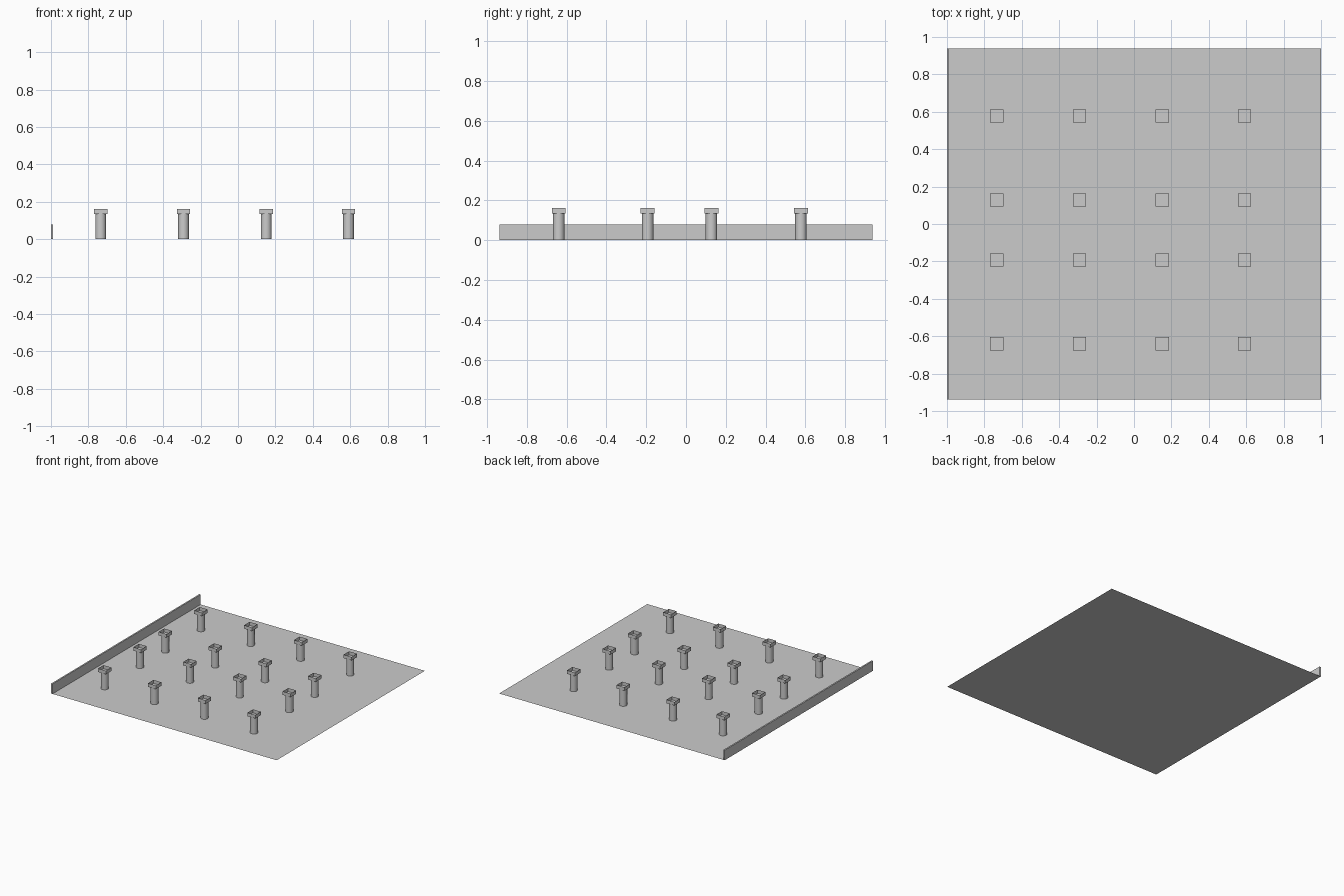
import bpy, bmesh

if "Cube" in bpy.data.objects:
    bpy.data.objects.remove(bpy.data.objects["Cube"])

grey = bpy.data.materials.new("light grey")
grey.diffuse_color = (0.6, 0.6, 0.6, 1)
grey.use_nodes = True
grey.node_tree.nodes["Principled BSDF"].inputs["Base Color"].default_value = grey.diffuse_color


def finish(name, bm):
    mesh = bpy.data.meshes.new(name)
    bm.to_mesh(mesh)
    bm.free()
    mesh.materials.append(grey)
    obj = bpy.data.objects.new(name, mesh)
    bpy.context.collection.objects.link(obj)
    return obj


def box(bm, x0, x1, y0, y1, z0, z1):
    verts = bmesh.ops.create_cube(bm, size=1)["verts"]
    for v in verts:
        v.co = (x1 if v.co.x > 0 else x0, y1 if v.co.y > 0 else y0,
                z1 if v.co.z > 0 else z0)


HALF_Y = 0.938
SHAFT_R, CAP_HALF = 0.029, 0.035
CAP_LOW, CAP_TOP = 0.134, 0.162

# Thin floor sheet
bm = bmesh.new()
for v in bmesh.ops.create_grid(bm, x_segments=1, y_segments=1, size=1)["verts"]:
    v.co.y *= HALF_Y
finish("floor", bm)

# Low wall along the left edge
bm = bmesh.new()
box(bm, -1, -0.988, -HALF_Y, HALF_Y, 0, 0.08)
finish("left_wall", bm)


# Column: round shaft with an open square tray on top
def column(x, y):
    bm = bmesh.new()
    ring = bmesh.ops.create_cone(bm, segments=16, radius1=SHAFT_R,
                                 radius2=SHAFT_R, depth=CAP_LOW)["verts"]
    bmesh.ops.translate(bm, verts=ring, vec=(x, y, CAP_LOW / 2))
    for f in bm.faces:
        f.smooth = True
    finish("column_shaft", bm)

    bm = bmesh.new()
    box(bm, x - CAP_HALF, x + CAP_HALF, y - CAP_HALF, y + CAP_HALF,
        CAP_LOW, CAP_TOP)
    top = [f for f in bm.faces if f.calc_center_median().z > CAP_TOP - 0.001]
    bmesh.ops.delete(bm, geom=top, context="FACES_ONLY")
    finish("column_tray", bm)


for x in (-0.734, -0.291, 0.151, 0.591):
    for y in (-0.64, -0.193, 0.128, 0.578):
        column(x, y)
